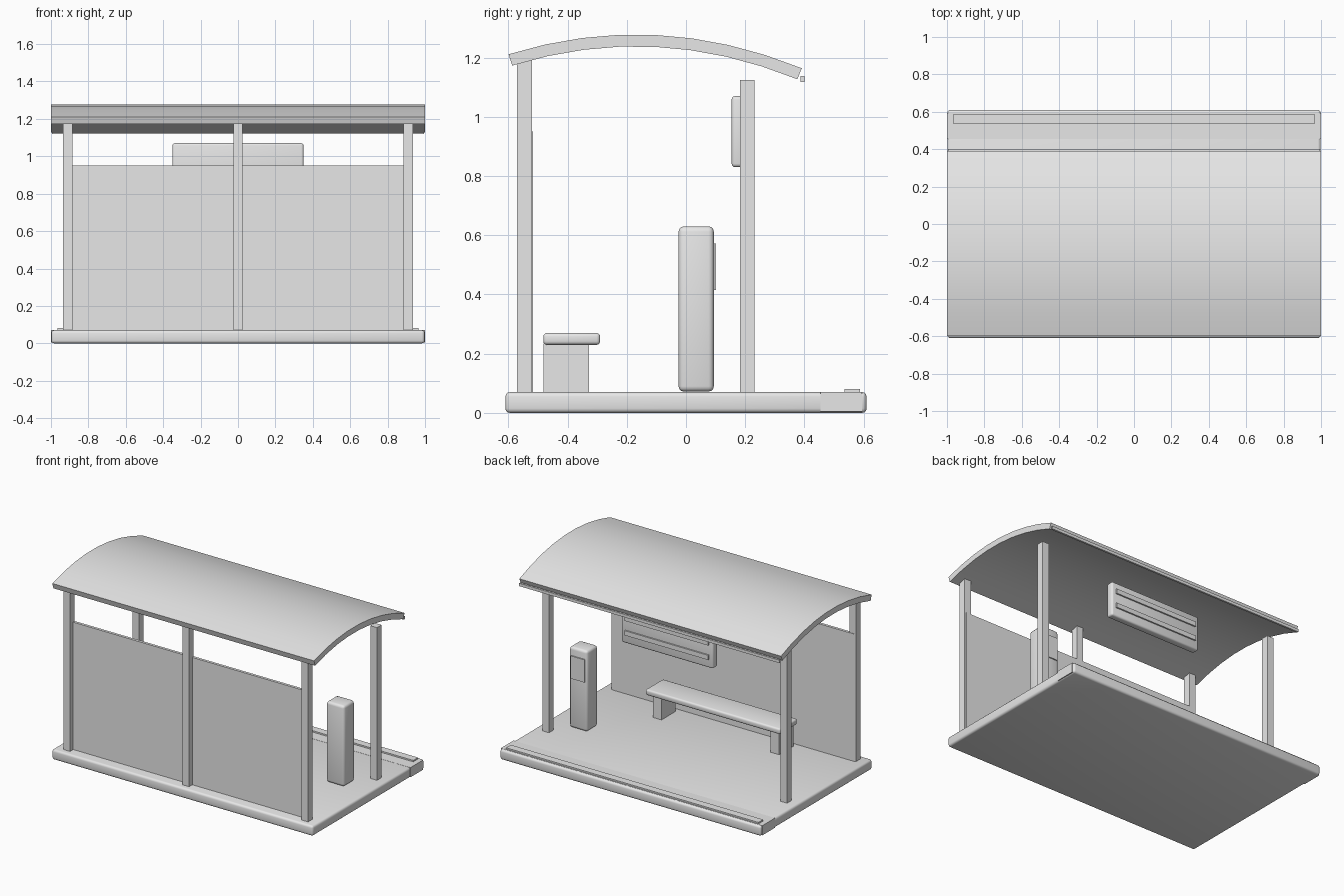
import bpy, bmesh, math

cube = bpy.data.objects.get("Cube")
if cube:
    bpy.data.objects.remove(cube, do_unlink=True)

grey = bpy.data.materials.new("plain_grey")
grey.use_nodes = True
grey.diffuse_color = (0.8, 0.8, 0.8, 1)
grey.node_tree.nodes["Principled BSDF"].inputs["Base Color"].default_value = (0.8, 0.8, 0.8, 1)


def finish(name, bm, smooth=False):
    bmesh.ops.recalc_face_normals(bm, faces=bm.faces)
    mesh = bpy.data.meshes.new(name)
    bm.to_mesh(mesh)
    bm.free()
    mesh.materials.append(grey)
    if smooth:
        for p in mesh.polygons:
            p.use_smooth = True
        mesh.set_sharp_from_angle(angle=math.radians(35))
    obj = bpy.data.objects.new(name, mesh)
    bpy.context.collection.objects.link(obj)
    return obj


def box(name, xs, ys, zs, bevel=0.0):
    """Box between pairs of limits, with optional rounded edges."""
    bm = bmesh.new()
    bmesh.ops.create_cube(bm, size=1)
    for v in bm.verts:
        v.co = [(a + b) / 2 + c * (b - a) for (a, b), c in zip((xs, ys, zs), v.co)]
    if bevel:
        bmesh.ops.bevel(bm, geom=bm.edges[:], offset=bevel, segments=3,
                        profile=0.5, affect='EDGES')
    return finish(name, bm, bevel > 0)


def around(c, half):
    return (c - half, c + half)


# Platform, kerb and raised warning strip
box("platform", (-0.998, 0.998), (-0.61, 0.61), (0, 0.07), 0.015)
box("kerb", (-1, 1), (0.455, 0.594), (0.004, 0.071))
box("warning_strip", (-0.965, 0.965), (0.535, 0.587), (0.07, 0.081))

# Posts
for side, x in (("right", -0.91), ("middle", 0), ("left", 0.91)):
    box(f"wall_post_{side}", around(x, 0.025), (-0.57, -0.52), (0.07, 1.19))
    if x:
        box(f"open_post_{side}", around(x, 0.025), (0.182, 0.232), (0.07, 1.125))

# Wall panel
box("wall_panel", (-0.925, 0.925), (-0.535, -0.516), (0.07, 0.95))

# Curved roof: a parabola thickened along its normal
PEAK_Y, PEAK_Z, CURVE, THICK, STEPS = -0.17, 1.278, 0.362, 0.04, 8
outer, inner = [], []
for i in range(STEPS + 1):
    y = -0.599 + 0.99 * i / STEPS
    z = PEAK_Z - CURVE * (y - PEAK_Y) ** 2
    slope = -2 * CURVE * (y - PEAK_Y)
    n = math.hypot(1, slope)
    outer.append((y, z))
    inner.append((y + THICK * slope / n, z - THICK / n))
bm = bmesh.new()
rings = [[[bm.verts.new((x, y, z)) for y, z in line] for line in (outer, inner)]
         for x in (-1, 1)]
(ro, ri), (lo, li) = rings
for i in range(STEPS):
    j = i + 1
    for a, b in ((ro, lo), (ri, li), (ro, ri), (lo, li)):
        bm.faces.new((a[i], a[j], b[j], b[i]))
for k in (0, STEPS):
    bm.faces.new((ro[k], lo[k], li[k], ri[k]))
finish("roof", bm, True)
box("roof_gutter", (-0.995, 0.995), (0.387, 0.4), (1.118, 1.138))

# Hanging sign with two bars
box("sign_board", (-0.35, 0.35), (0.154, 0.206), (0.83, 1.07), 0.012)
for label, z in (("upper", 1.005), ("lower", 0.905)):
    box(f"sign_bar_{label}", (-0.32, 0.32), (0.2, 0.216), around(z, 0.016))

# Bench
box("bench_seat", (-0.515, 0.515), (-0.482, -0.29), (0.23, 0.27), 0.012)
for side, x in (("right", -0.45), ("left", 0.45)):
    box(f"bench_leg_{side}", around(x, 0.033), (-0.482, -0.328), (0.07, 0.235))

# Ticket machine
box("ticket_machine", (0.69, 0.828), (-0.025, 0.094), (0.072, 0.63), 0.018)
box("ticket_screen", (0.705, 0.81), (0.09, 0.102), (0.415, 0.572))
